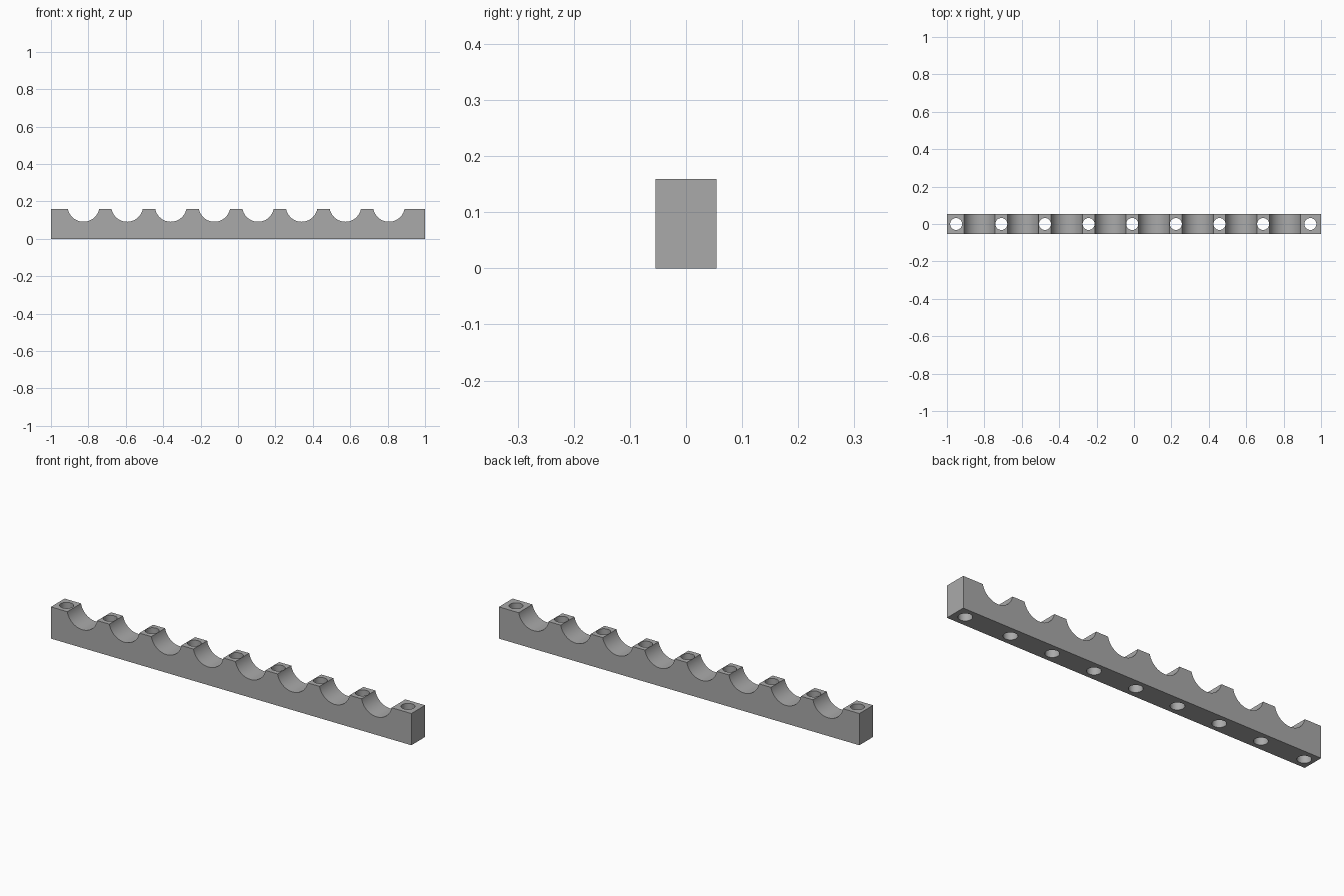
import bpy
import bmesh
from math import asin, cos, pi, sin
from mathutils import Matrix

if "Cube" in bpy.data.objects:
    bpy.data.objects.remove(bpy.data.objects["Cube"], do_unlink=True)

HEIGHT, DEPTH = 0.159, 0.109
PITCH, FIRST, COUNT = 0.2333, -0.826, 8
RADIUS, AXIS_Z = 0.085, 0.176
HOLE_RADIUS, STEPS = 0.032, 32

grey = bpy.data.materials.new("plain grey")
grey.use_nodes = True
colour = (0.4, 0.4, 0.4, 1)
grey.diffuse_color = colour
grey.node_tree.nodes["Principled BSDF"].inputs["Base Color"].default_value = colour


def make_object(name, bm):
    bmesh.ops.recalc_face_normals(bm, faces=bm.faces)
    mesh = bpy.data.meshes.new(name)
    bm.to_mesh(mesh)
    bm.free()
    mesh.materials.append(grey)
    obj = bpy.data.objects.new(name, mesh)
    bpy.context.collection.objects.link(obj)
    return obj


# Side profile: flat base, scalloped top with round cradles
centres = [FIRST + PITCH * i for i in range(COUNT)]
profile = [(1, HEIGHT), (1, 0), (-1, 0), (-1, HEIGHT)]
rim = asin((AXIS_Z - HEIGHT) / RADIUS)
for cx in centres:
    for i in range(STEPS + 1):
        a = pi + rim + (pi - 2 * rim) * i / STEPS
        profile.append((cx + RADIUS * cos(a), AXIS_Z + RADIUS * sin(a)))

bm = bmesh.new()
face = bm.faces.new([bm.verts.new((x, -DEPTH / 2, z)) for x, z in profile])
extruded = bmesh.ops.extrude_face_region(bm, geom=[face], use_keep_orig=True)
moved = [v for v in extruded["geom"] if isinstance(v, bmesh.types.BMVert)]
bmesh.ops.translate(bm, verts=moved, vec=(0, DEPTH, 0))
rack = make_object("cradle_rack", bm)

# Vertical screw holes through both ends and every ridge
holes = [-0.951] + [c + PITCH / 2 for c in centres[:-1]] + [0.943]
bm = bmesh.new()
for x in holes:
    bmesh.ops.create_cone(bm, cap_ends=True, segments=32, radius1=HOLE_RADIUS,
                          radius2=HOLE_RADIUS, depth=HEIGHT * 2,
                          matrix=Matrix.Translation((x, 0, HEIGHT / 2)))
cutter = make_object("screw_hole_cutter", bm)
cutter.hide_render = True

cut = rack.modifiers.new("screw holes", "BOOLEAN")
cut.operation = "DIFFERENCE"
cut.solver = "EXACT"
cut.object = cutter

bpy.ops.object.select_all(action="DESELECT")
rack.select_set(True)
bpy.context.view_layer.objects.active = rack
bpy.ops.object.modifier_apply(modifier=cut.name)
bpy.data.objects.remove(cutter, do_unlink=True)
bpy.ops.object.shade_smooth_by_angle(angle=pi / 6)
